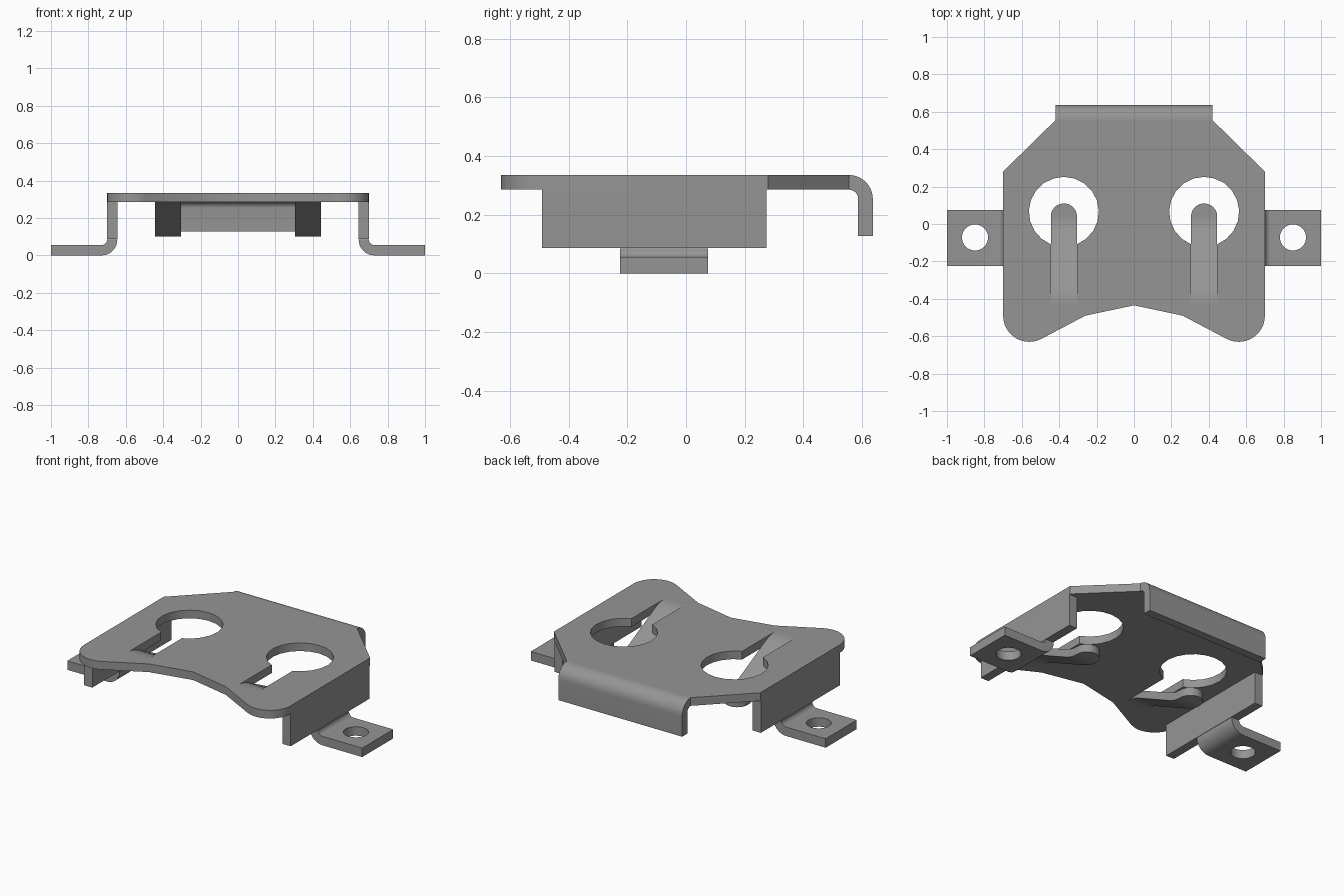
import bpy, bmesh, math
from mathutils import Matrix, Vector

cube = bpy.data.objects.get("Cube")
if cube:
    bpy.data.objects.remove(cube)

T = 0.05            # sheet thickness
TOP = 0.335         # upper surface of the plate
UNDER = TOP - T

steel = bpy.data.materials.new("grey_steel")
steel.use_nodes = True
colour = (0.30, 0.30, 0.30, 1)
steel.diffuse_color = colour
steel.node_tree.nodes["Principled BSDF"].inputs["Base Color"].default_value = colour


def arc(cx, cy, r, a0, a1, n):
    """Points along an arc, angles in degrees."""
    angles = [math.radians(a0 + (a1 - a0) * i / n) for i in range(n + 1)]
    return [(cx + r * math.cos(a), cy + r * math.sin(a)) for a in angles]


def finish(name, bm):
    bmesh.ops.recalc_face_normals(bm, faces=bm.faces[:])
    mesh = bpy.data.meshes.new(name)
    bm.to_mesh(mesh)
    bm.free()
    mesh.materials.append(steel)
    ob = bpy.data.objects.new(name, mesh)
    bpy.context.collection.objects.link(ob)
    bpy.ops.object.select_all(action='DESELECT')
    ob.select_set(True)
    bpy.context.view_layer.objects.active = ob
    bpy.ops.object.shade_smooth_by_angle(angle=math.radians(30))
    return ob


def prism(name, loops, place, direction):
    """Fill an outline (plus hole loops) and extrude it along a direction."""
    bm = bmesh.new()
    edges = []
    for loop in loops:
        vs = [bm.verts.new(place(a, b)) for a, b in loop]
        edges += [bm.edges.new((v, vs[(i + 1) % len(vs)])) for i, v in enumerate(vs)]
    bmesh.ops.triangle_fill(bm, edges=edges, use_beauty=True)
    ext = bmesh.ops.extrude_face_region(bm, geom=bm.faces[:])
    moved = [g for g in ext["geom"] if isinstance(g, bmesh.types.BMVert)]
    bmesh.ops.translate(bm, verts=moved, vec=Vector(direction))
    return finish(name, bm)


# Top plate: rounded front lobes, shallow front notch, chamfered back corners
left_half = [(0, -0.435), (-0.26, -0.49)] + arc(-0.56, -0.49, 0.14, 298, 180, 12) \
    + [(-0.70, 0.28), (-0.42, 0.555)]
outline = left_half + [(-x, y) for x, y in reversed(left_half[1:])]

# Keyhole openings: round hole with a slot running to the front
HX, HY, HR, SW = 0.375, 0.065, 0.187, 0.07
half_gap = math.degrees(math.asin(SW / HR))


def keyhole(cx):
    return arc(cx, HY, HR, -90 + half_gap, 270 - half_gap, 18) \
        + [(cx - SW, -0.43), (cx + SW, -0.43)]


prism("top_plate", [outline, keyhole(-HX), keyhole(HX)],
      lambda x, y: (x, y, UNDER), (0, 0, T))

# Back flange, rolled down from the plate
R = 0.082
flange = [(0.555, UNDER), (0.555, TOP)] + arc(0.555, TOP - R, R, 90, 0, 10)[1:] \
    + [(0.637, 0.127), (0.637 - T, 0.127)] + arc(0.555, TOP - R, R - T, 0, 90, 10)[:-1]
prism("back_flange", [flange], lambda y, z: (-0.42, y, z), (0.84, 0, 0))

# Foot profile: short drop, outward bend, flat tab
foot = [(0.70, 0.087)] + arc(0.73, 0.085, 0.03, 180, 270, 8) + [(1.0, 0.055), (1.0, 0)] \
    + arc(0.73, 0.085, 0.085, 270, 180, 8) + [(0.645, 0.087)]

# Spring tongue path: bends down in its slot and levels off at a rounded tip
Y0, Y1, SLOPE, BEND = -0.43, 0.04, 0.5, 0.10


def tongue_drop(y):
    s = min(y, Y1) - Y0
    length = Y1 - Y0
    if s < BEND:
        return SLOPE * s * s / (2 * BEND)
    if s <= length - BEND:
        return SLOPE * (s - BEND / 2)
    return SLOPE * (length - BEND) - SLOPE * (length - s) ** 2 / (2 * BEND)


stations = [(Y0 + BEND * i / 6, SW) for i in range(7)]
stations += [(Y1 - BEND + BEND * i / 6, SW) for i in range(7)]
stations += [(Y1 + SW * math.sin(math.radians(a)), SW * math.cos(math.radians(a)))
             for a in range(12, 85, 12)]


def tongue(name, cx):
    bm = bmesh.new()
    rows = []
    for y, w in stations:
        z = TOP - tongue_drop(y)
        rows.append([bm.verts.new((cx + sx * w, y, z + dz))
                     for sx, dz in ((-1, 0), (1, 0), (1, -T), (-1, -T))])
    for a, b in zip(rows, rows[1:]):
        for i in range(4):
            j = (i + 1) % 4
            bm.faces.new((a[i], a[j], b[j], b[i]))
    bm.faces.new(rows[0])
    bm.faces.new(rows[-1])
    finish(name, bm)


for side, s in (("left", 1), ("right", -1)):
    # Side wall under the plate edge
    wall = [(0.645, 0.087), (0.70, 0.087), (0.70, UNDER), (0.645, UNDER)]
    prism(side + "_side_wall", [wall], lambda x, z: (s * x, -0.49, z), (0, 0.765, 0))

    # Mounting foot with a round screw hole
    ob = prism(side + "_foot", [foot[1:-1]], lambda x, z: (s * x, -0.225, z), (0, 0.30, 0))
    bm = bmesh.new()
    bmesh.ops.create_cone(bm, cap_ends=True, segments=24, radius1=0.07, radius2=0.07,
                          depth=0.3, matrix=Matrix.Translation((s * 0.85, -0.072, 0.03)))
    cutter = finish("hole_cutter", bm)
    cutter.hide_render = True
    bpy.context.view_layer.objects.active = ob
    mod = ob.modifiers.new("screw_hole", 'BOOLEAN')
    mod.operation = 'DIFFERENCE'
    mod.solver = 'EXACT'
    mod.object = cutter
    bpy.ops.object.modifier_apply(modifier=mod.name)
    bpy.data.objects.remove(cutter)
    bpy.ops.object.select_all(action='DESELECT')
    ob.select_set(True)
    bpy.ops.object.shade_smooth_by_angle(angle=math.radians(30))

    tongue(side + "_spring_tongue", s * HX)
